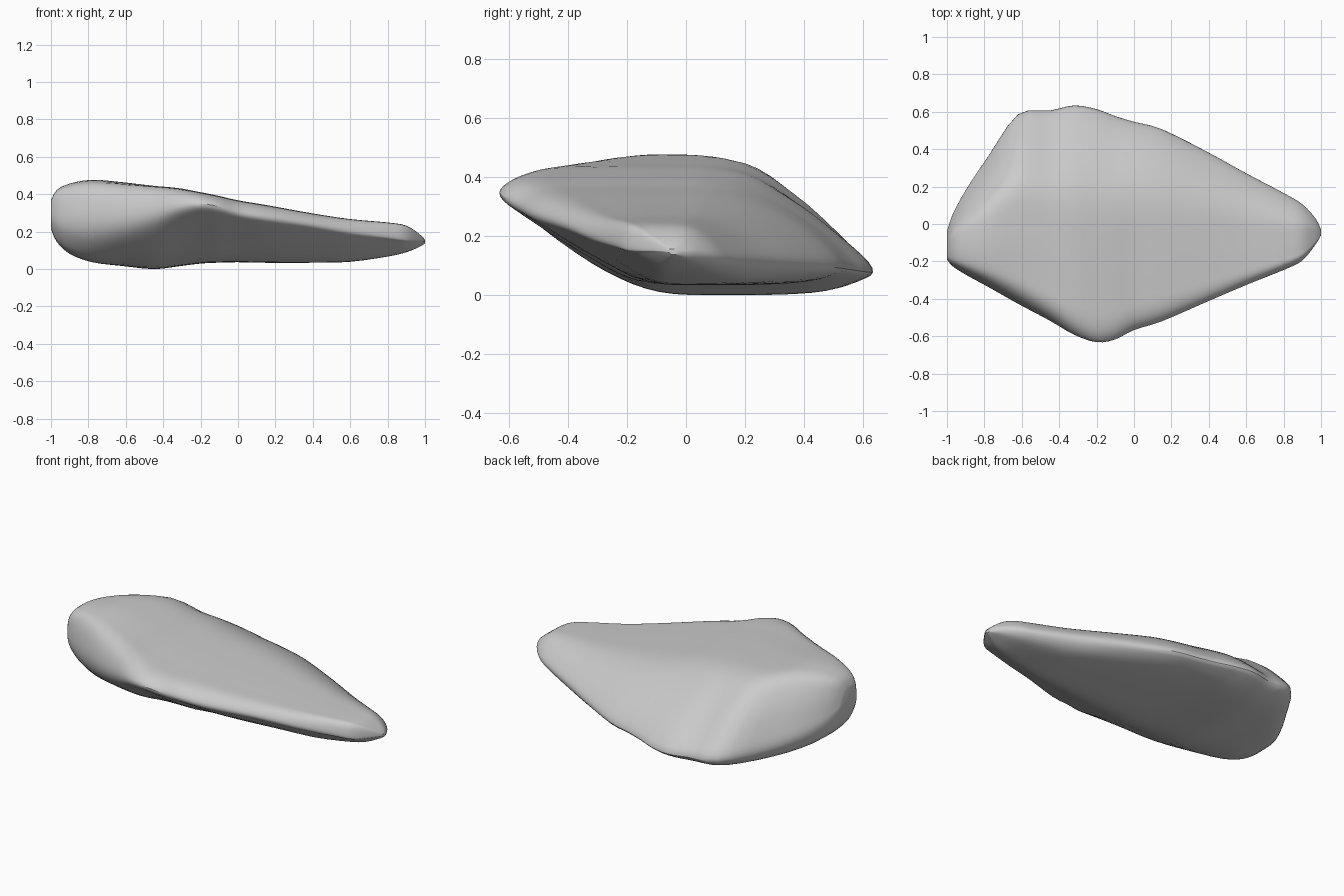
import bpy, bmesh
from mathutils import Vector

if "Cube" in bpy.data.objects:
    bpy.data.objects.remove(bpy.data.objects["Cube"])

# Stations along x: x, front y, front rim z, back y, back rim z, top z, bottom z
STATIONS = [
    (-1.00, -.19, .29, -.04, .28, .37, .22),
    (-.97, -.225, .27, .05, .23, .425, .15),
    (-.90, -.27, .26, .18, .18, .46, .085),
    (-.78, -.335, .25, .36, .135, .48, .04),
    (-.62, -.425, .26, .585, .115, .467, .02),
    (-.45, -.515, .29, .605, .10, .447, .003),
    (-.32, -.59, .325, .632, .095, .435, .018),
    (-.20, -.63, .34, .612, .095, .413, .033),
    (-.10, -.615, .325, .575, .10, .393, .038),
    (.00, -.565, .295, .545, .105, .37, .04),
    (.15, -.518, .27, .505, .11, .345, .037),
    (.40, -.41, .235, .38, .12, .30, .037),
    (.60, -.325, .20, .27, .125, .27, .042),
    (.80, -.245, .175, .165, .13, .252, .07),
    (.90, -.195, .16, .105, .14, .235, .093),
    (.97, -.11, .155, .03, .15, .19, .122),
    (1.00, -.06, .15, -.03, .15, .16, .14),
]
SIDE_STEPS, LONG_STEPS = 4, 3


def clamp(v):
    return min(1, max(0, v))


def spline(a, b, c, d, t):
    return .5 * (2 * b + (c - a) * t + (2 * a - 5 * b + 4 * c - d) * t * t
                 + (3 * b - a - 3 * c + d) * t ** 3)


def section(x, yf, zf, yb, zb, top, bot):
    """Slanted closed slice: blunt overhanging front rim, low back rim."""
    w = yb - yf
    up, back, under = top - zf, top - zb, zf - bot
    r = clamp((-.25 - x) / .45)     # rounder belly at the left end
    g = clamp((x + .85) / .4)       # flatter top, fuller front edge to the right
    h = clamp((x + .35) / .35)      # fuller back slope to the right

    def p(f, z):
        return Vector((x, yf + f * w, z))
    ctrl = [
        p(0, zf), p(.02, zf + (.5 + .1 * g) * up), p(.08, zf + (.84 + .1 * g) * up),
        p(.19, zf + (.96 + .03 * g) * up),
        p(.4, top), p(.62, top - (.05 - .02 * h) * back), p(.78, top - (.34 - .1 * h) * back),
        p(.92, top - (.72 - .1 * h) * back), p(1, zb),
        p(.965, bot + .45 * (zb - bot)), p(.84, bot + .08 * (zb - bot)),
        p(.58, bot), p(.38, bot + (.05 - .03 * r) * under),
        p(.22, bot + (.38 - .24 * r) * under), p(.06, bot + (.8 - .24 * r) * under),
    ]
    n = len(ctrl)
    return [spline(ctrl[i - 1], ctrl[i], ctrl[(i + 1) % n], ctrl[(i + 2) % n], s / SIDE_STEPS)
            for i in range(n) for s in range(SIDE_STEPS)]


# Smooth loft of the slices
slices = [section(*s) for s in STATIONS]
rings = []
last = len(slices) - 1
for i in range(last):
    quad = [slices[max(i - 1, 0)], slices[i], slices[i + 1], slices[min(i + 2, last)]]
    for s in range(LONG_STEPS):
        rings.append([spline(*pts, s / LONG_STEPS) for pts in zip(*quad)])
rings.append(slices[-1])

bm = bmesh.new()
loops = [[bm.verts.new(p) for p in ring] for ring in rings]
for a, b in zip(loops, loops[1:]):
    for j in range(len(a)):
        k = (j + 1) % len(a)
        bm.faces.new((a[j], a[k], b[k], b[j]))
bm.faces.new(loops[0])
bm.faces.new(loops[-1])
bmesh.ops.recalc_face_normals(bm, faces=bm.faces)

# Sit the stone on the floor
low = min(v.co.z for v in bm.verts)
for v in bm.verts:
    v.co.z -= low

mesh = bpy.data.meshes.new("stone")
bm.to_mesh(mesh)
bm.free()
stone = bpy.data.objects.new("stone", mesh)
bpy.context.collection.objects.link(stone)
bpy.context.view_layer.objects.active = stone
stone.select_set(True)
bpy.ops.object.shade_smooth_by_angle()
